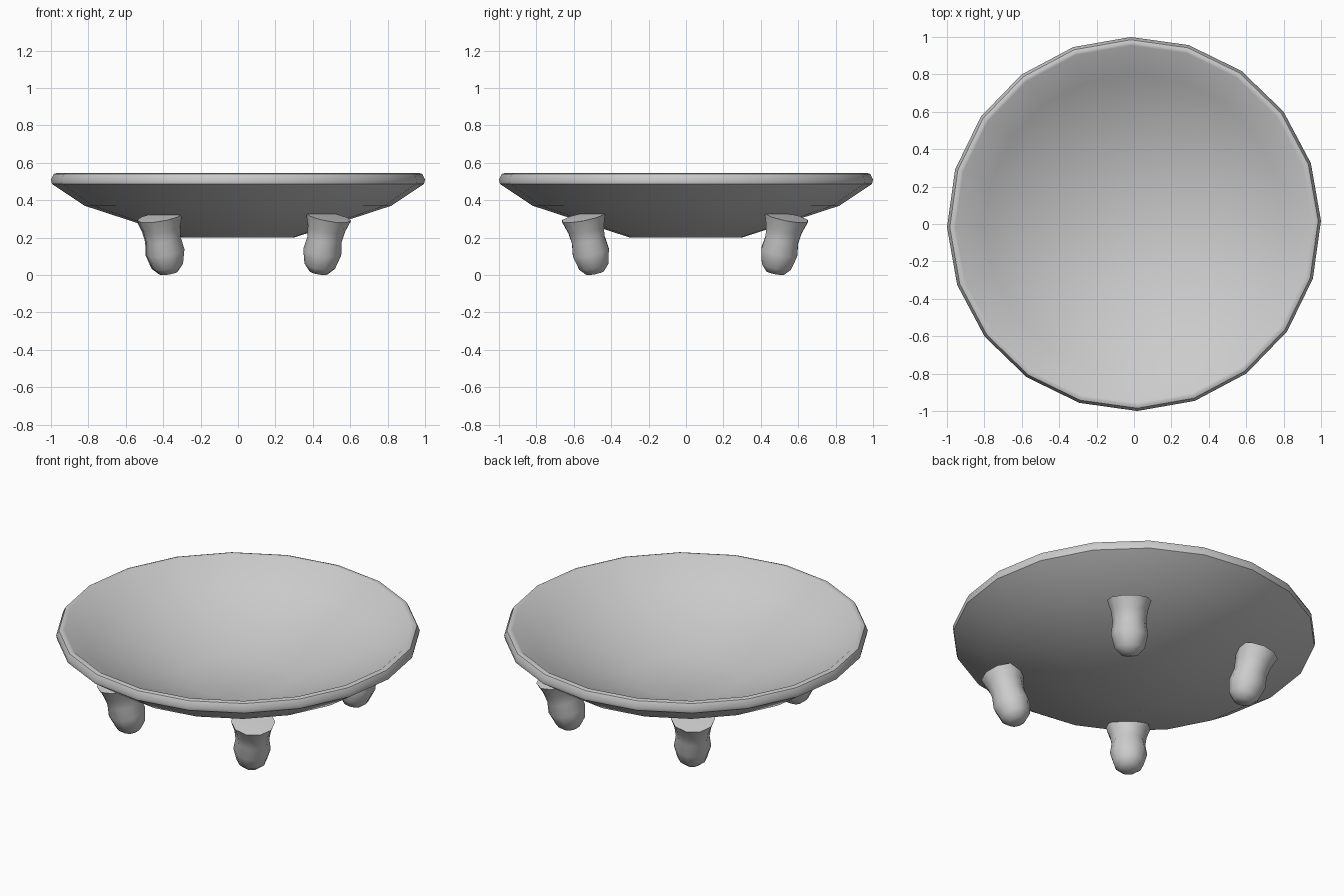
import bpy, bmesh, math
from mathutils import Vector, Quaternion

if "Cube" in bpy.data.objects:
    bpy.data.objects.remove(bpy.data.objects["Cube"])


def lathe(name, profile, sides, start=0.0, smooth=40):
    """Revolve (radius, z) points around z; zero radius makes a pole."""
    bm = bmesh.new()
    rings = []
    for r, z in profile:
        if r == 0:
            rings.append([bm.verts.new((0, 0, z))])
        else:
            angles = [start + math.tau * i / sides for i in range(sides)]
            rings.append([bm.verts.new((r * math.cos(a), r * math.sin(a), z)) for a in angles])
    for a, b in zip(rings, rings[1:]):
        for i in range(sides):
            j = (i + 1) % sides
            if len(a) == 1:
                bm.faces.new((a[0], b[j], b[i]))
            elif len(b) == 1:
                bm.faces.new((a[i], a[j], b[0]))
            else:
                bm.faces.new((a[i], a[j], b[j], b[i]))
    bmesh.ops.recalc_face_normals(bm, faces=bm.faces)
    mesh = bpy.data.meshes.new(name)
    bm.to_mesh(mesh)
    bm.free()
    obj = bpy.data.objects.new(name, mesh)
    bpy.context.collection.objects.link(obj)
    bpy.ops.object.select_all(action='DESELECT')
    obj.select_set(True)
    bpy.context.view_layer.objects.active = obj
    bpy.ops.object.shade_smooth_by_angle(angle=math.radians(smooth))
    return obj


# Shallow dish with a rolled rim, outside then inside
lathe("dish", [(0, 0.20), (0.30, 0.20), (0.82, 0.37), (0.995, 0.487), (1.0, 0.51),
               (0.985, 0.54), (0.97, 0.545), (0.955, 0.542),
               (0.80, 0.42), (0.29, 0.245), (0, 0.24)],
      20, math.radians(1))

# Four stubby feet, splayed outwards and flared where they meet the dish
foot_profile = [(0, -0.102), (0.05, -0.094), (0.083, -0.058), (0.103, 0.02),
                (0.093, 0.09), (0.101, 0.15), (0.122, 0.215), (0, 0.22)]
feet = {"front_left_foot": (-0.385, -0.505), "front_right_foot": (0.447, -0.505),
        "back_left_foot": (-0.39, 0.495), "back_right_foot": (0.447, 0.495)}
for name, (x, y) in feet.items():
    foot = lathe(name, foot_profile, 10, smooth=50)
    foot.location = (x, y, 0.103)
    # Lean the top towards the middle of the dish
    axis = Vector((y, -x, 0)).normalized()
    foot.rotation_mode = 'QUATERNION'
    foot.rotation_quaternion = Quaternion(axis, -math.radians(15))
